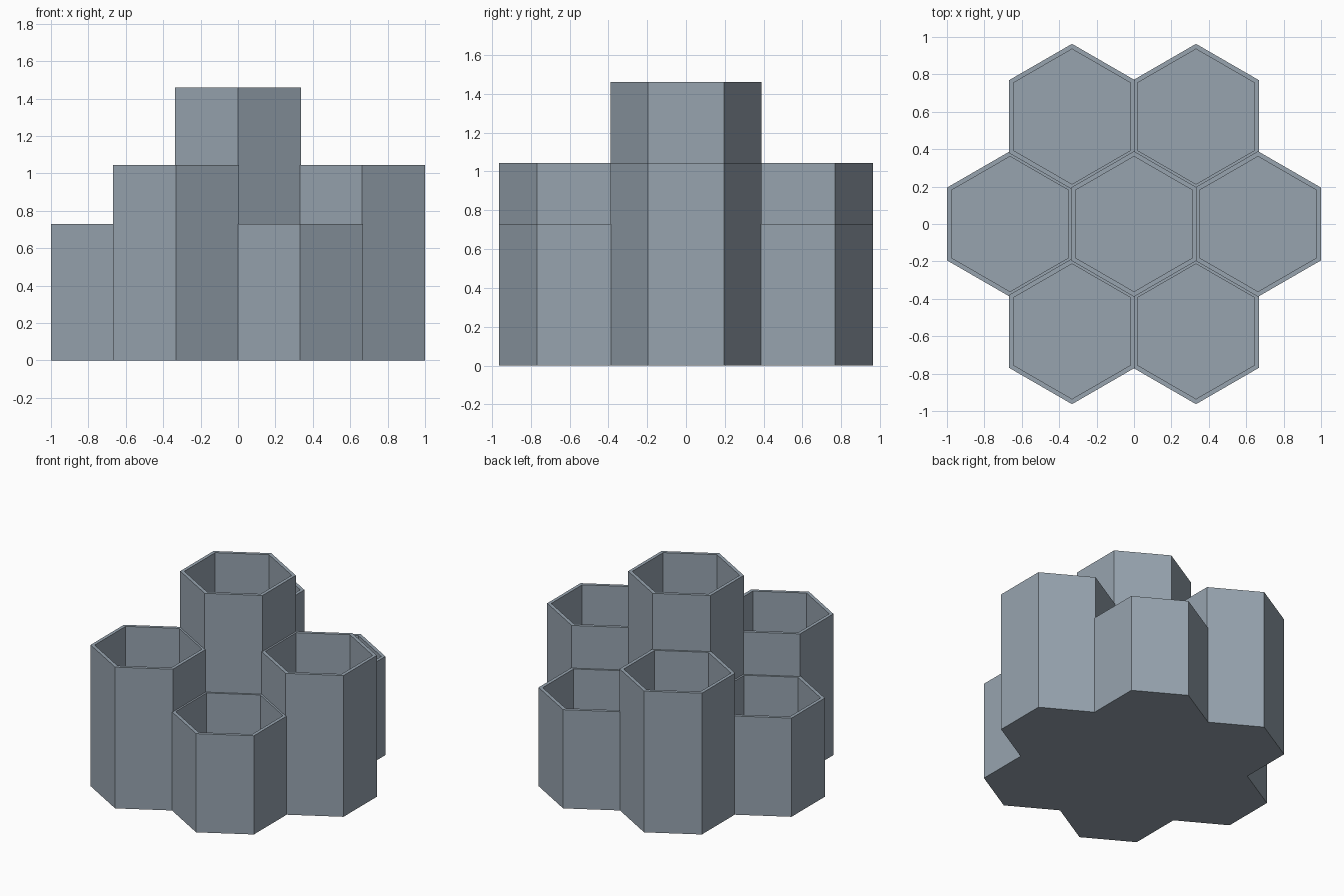
import bpy, bmesh, math
from mathutils import Matrix

if "Cube" in bpy.data.objects:
    bpy.data.objects.remove(bpy.data.objects["Cube"])

PITCH = 0.663        # distance between neighbouring cells
OUTER = 0.389        # corner radius of a cell
INNER = 0.361        # corner radius of its opening
FLOOR = 0.03
TALL, MID, LOW = 1.46, 1.045, 0.73

grey = bpy.data.materials.new("slate grey")
grey.diffuse_color = (0.31, 0.37, 0.43, 1)
grey.use_nodes = True
grey.node_tree.nodes["Principled BSDF"].inputs["Base Color"].default_value = grey.diffuse_color


def hex_prism(name, x, y, radius, z0, z1):
    """Upright hexagonal prism with corners pointing along y."""
    bm = bmesh.new()
    place = Matrix.Translation((x, y, (z0 + z1) / 2)) @ Matrix.Rotation(math.pi / 6, 4, 'Z')
    bmesh.ops.create_cone(bm, cap_ends=True, segments=6, radius1=radius,
                          radius2=radius, depth=z1 - z0, matrix=place)
    # turn so that corners lie on the y axis
    if abs(max(v.co.y for v in bm.verts) - y - radius) > 1e-4:
        bmesh.ops.rotate(bm, cent=(x, y, 0), verts=bm.verts,
                         matrix=Matrix.Rotation(math.pi / 6, 3, 'Z'))
    mesh = bpy.data.meshes.new(name)
    bm.to_mesh(mesh)
    bm.free()
    mesh.materials.append(grey)
    obj = bpy.data.objects.new(name, mesh)
    bpy.context.scene.collection.objects.link(obj)
    return obj


def boolean(obj, cutter, operation):
    mod = obj.modifiers.new(operation.title(), 'BOOLEAN')
    mod.operation = operation
    mod.solver = 'EXACT'
    mod.object = cutter
    cutter.hide_render = True
    cutter.hide_set(True)


# Centre cell plus a ring of six, alternating low and middle height
cells = [(0, 0, TALL)]
for i in range(6):
    a = math.radians(60 * i)
    cells.append((PITCH * math.cos(a), PITCH * math.sin(a), LOW if i % 2 else MID))

# Right, back left and front left are middle height; the others are low
holder = hex_prism("hexagon_holder", 0, 0, OUTER, 0, TALL)
for x, y, h in cells[1:]:
    boolean(holder, hex_prism("cell_body_helper", x, y, OUTER, 0, h), 'UNION')

# Hollow out every cell down to its floor
for x, y, h in cells:
    boolean(holder, hex_prism("cell_opening_cutter", x, y, INNER, FLOOR, h + 0.1), 'DIFFERENCE')

# Bake the result and remove the helpers
bpy.context.view_layer.update()
baked = bpy.data.meshes.new_from_object(holder.evaluated_get(bpy.context.evaluated_depsgraph_get()))
holder.modifiers.clear()
holder.data = baked
for obj in list(bpy.context.scene.objects):
    if obj != holder:
        bpy.data.objects.remove(obj)
